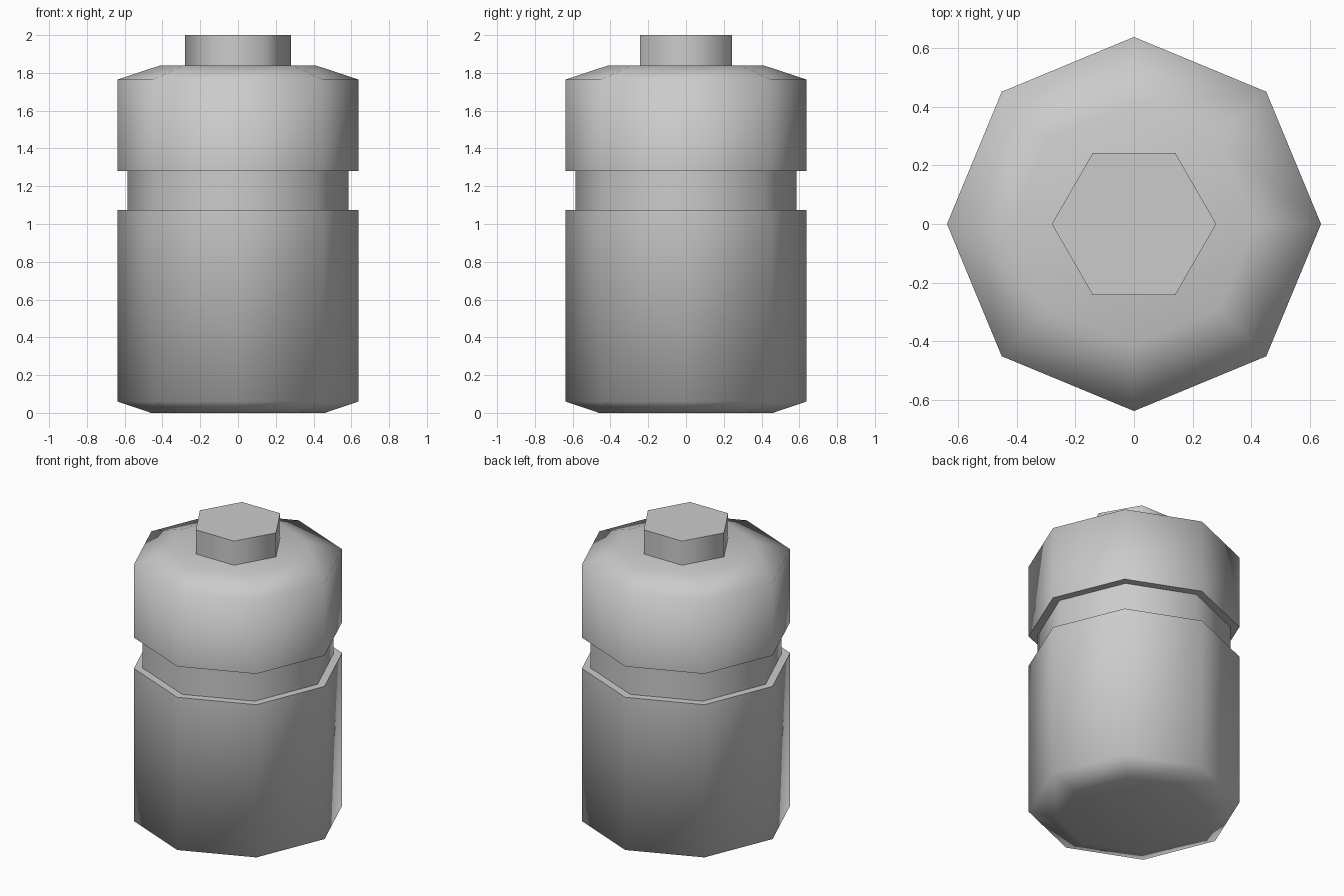
import bpy
import bmesh
from math import cos, sin, pi, radians

old = bpy.data.objects.get("Cube")
if old:
    bpy.data.objects.remove(old, do_unlink=True)

grey = bpy.data.materials.new("plain_grey")
grey.use_nodes = True
colour = (0.6, 0.6, 0.6, 1)
grey.diffuse_color = colour
grey.node_tree.nodes["Principled BSDF"].inputs["Base Color"].default_value = colour


def lathe(name, profile, sides):
    """Closed prism-like solid from (radius, height) rings, bottom to top."""
    bm = bmesh.new()
    rings = []
    for r, z in profile:
        angles = [2 * pi * i / sides for i in range(sides)]
        rings.append([bm.verts.new((r * cos(a), r * sin(a), z)) for a in angles])
    for low, high in zip(rings, rings[1:]):
        for i in range(sides):
            j = (i + 1) % sides
            bm.faces.new((low[i], low[j], high[j], high[i]))
    bm.faces.new(rings[0][::-1])
    bm.faces.new(rings[-1])
    mesh = bpy.data.meshes.new(name)
    bm.to_mesh(mesh)
    bm.free()
    mesh.materials.append(grey)
    obj = bpy.data.objects.new(name, mesh)
    bpy.context.collection.objects.link(obj)
    bpy.ops.object.select_all(action="DESELECT")
    obj.select_set(True)
    bpy.context.view_layer.objects.active = obj
    # Soft bevels, crisp right-angled steps
    bpy.ops.object.shade_smooth_by_angle(angle=radians(80))
    return obj


# Eight-sided body with bevelled ends and a recessed band
lathe("canister_body", [
    (0.46, 0), (0.637, 0.06),
    (0.637, 1.075), (0.585, 1.075),
    (0.585, 1.28), (0.637, 1.28),
    (0.637, 1.765), (0.41, 1.84),
], 8)

# Six-sided cap
lathe("top_cap", [(0.28, 1.84), (0.28, 2.0)], 6)
